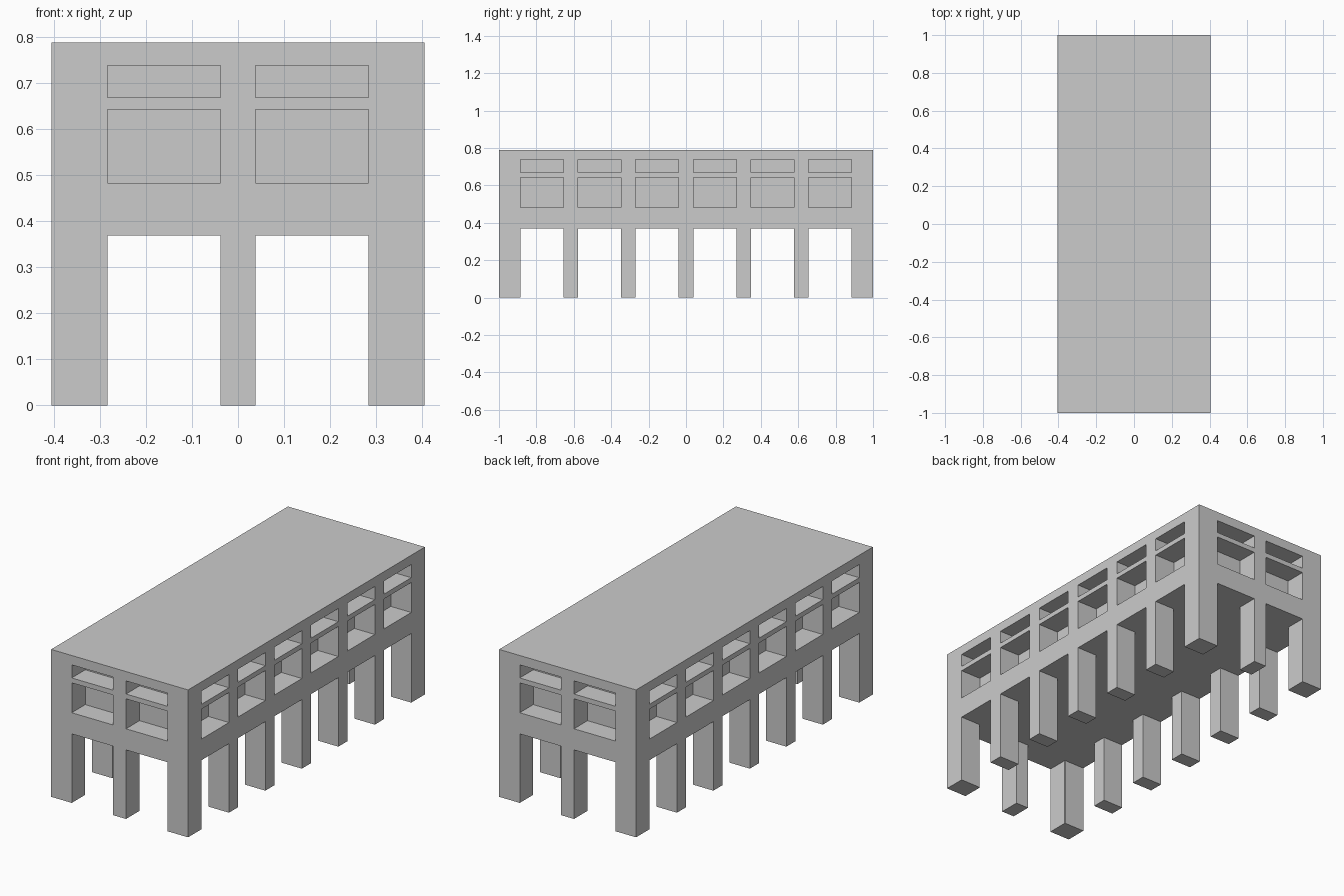
import bpy, bmesh
from mathutils import Matrix

if "Cube" in bpy.data.objects:
    bpy.data.objects.remove(bpy.data.objects["Cube"])

W, L, H = 0.405, 1.0, 0.788          # half width, half length, height
DX, DY = 0.121, 0.114                # pocket depth on the long / short sides
UNDER = 0.369                        # ceiling height of the open ground floor
# z ranges of passage, main window and upper window
ROWS = [(-0.1, UNDER), (0.482, 0.642), (0.668, 0.738)]


def add_box(bm, x, y, z):
    """Add a box given (min, max) ranges."""
    size = [r[1] - r[0] for r in (x, y, z)]
    mid = [(r[0] + r[1]) / 2 for r in (x, y, z)]
    bmesh.ops.create_cube(bm, size=1.0,
                          matrix=Matrix.Translation(mid) @ Matrix.Diagonal((*size, 1)))


def make_object(name, boxes):
    bm = bmesh.new()
    for b in boxes:
        add_box(bm, *b)
    me = bpy.data.meshes.new(name)
    bm.to_mesh(me)
    bm.free()
    ob = bpy.data.objects.new(name, me)
    bpy.context.collection.objects.link(ob)
    return ob


# Solid building block
building = make_object("building", [((-W, W), (-L, L), (0, H))])

# Open ground floor between the legs
room = make_object("ground_floor_cutter",
                   [((-0.285, 0.285), (-0.887, 0.887), (-0.1, UNDER))])

# Passages and recessed windows on all four sides
bays = []
for z in ROWS:
    for s in (-1, 1):
        for cx in (-0.1605, 0.1605):                 # short sides: two bays
            bays.append(((cx - 0.1225, cx + 0.1225),
                         tuple(sorted((s * (L - DY), s * (L + 0.1)))), z))
        for i in range(6):                           # long sides: six bays
            cy = (i - 2.5) * 0.308
            bays.append((tuple(sorted((s * (W - DX), s * (W + 0.1)))),
                         (cy - 0.115, cy + 0.115), z))
openings = make_object("opening_cutter", bays)

# Carve the building, then remove the cutters
for cutter in (room, openings):
    mod = building.modifiers.new(cutter.name, 'BOOLEAN')
    mod.operation = 'DIFFERENCE'
    mod.solver = 'EXACT'
    mod.object = cutter
    cutter.hide_render = True
bpy.context.view_layer.objects.active = building
for name in [m.name for m in building.modifiers]:
    bpy.ops.object.modifier_apply(modifier=name)
for cutter in (room, openings):
    bpy.data.objects.remove(cutter)
